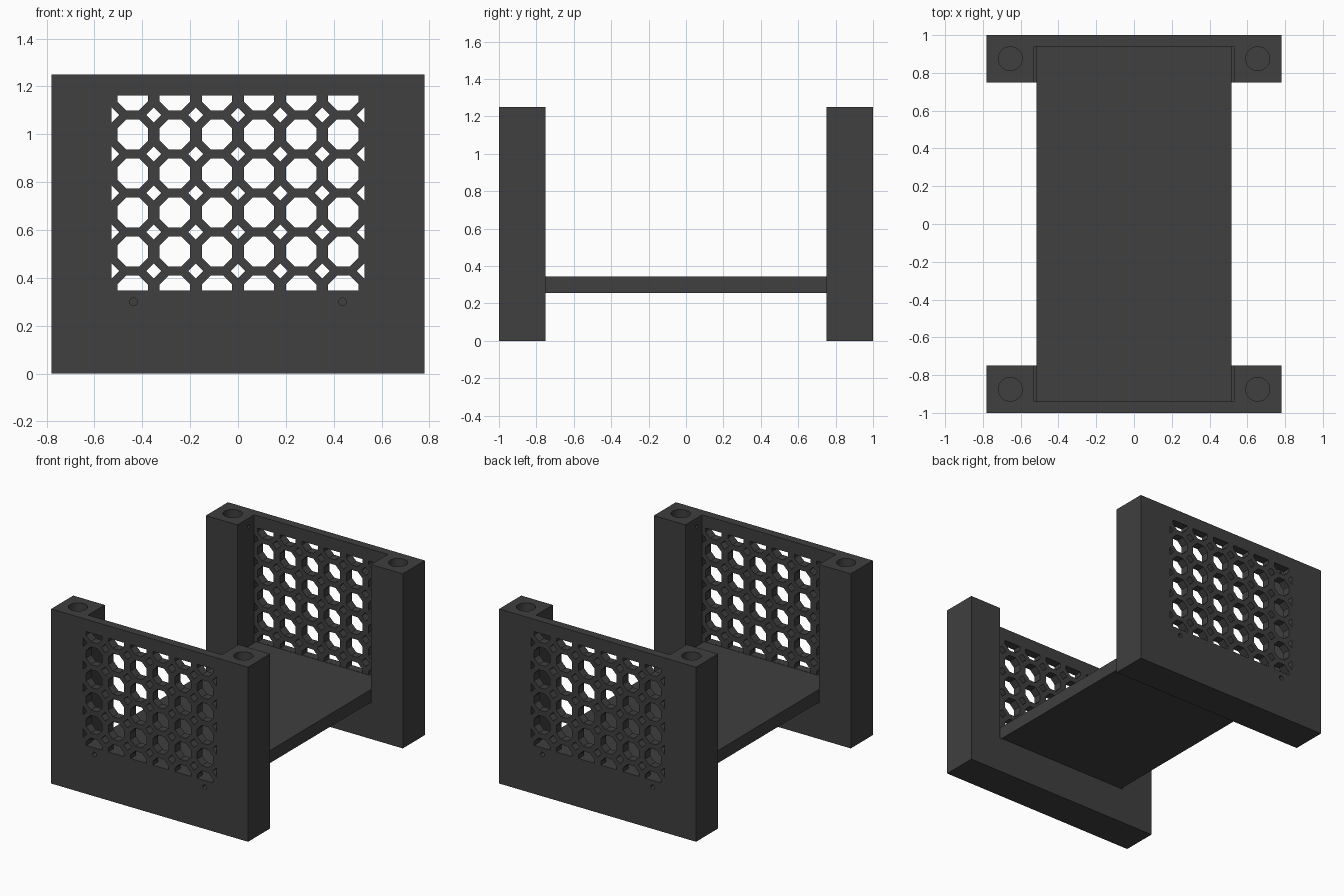
import bpy, bmesh, math
from mathutils import Matrix

if "Cube" in bpy.data.objects:
    bpy.data.objects.remove(bpy.data.objects["Cube"])

plastic = bpy.data.materials.new("dark_grey_plastic")
plastic.diffuse_color = (0.05, 0.05, 0.05, 1)
plastic.use_nodes = True
plastic.node_tree.nodes["Principled BSDF"].inputs["Base Color"].default_value = plastic.diffuse_color


def finish(name, bm):
    bmesh.ops.recalc_face_normals(bm, faces=bm.faces)
    me = bpy.data.meshes.new(name)
    bm.to_mesh(me)
    bm.free()
    me.materials.append(plastic)
    ob = bpy.data.objects.new(name, me)
    bpy.context.collection.objects.link(ob)
    return ob


def add_box(bm, x0, x1, y0, y1, z0, z1):
    m = (Matrix.Translation(((x0 + x1) / 2, (y0 + y1) / 2, (z0 + z1) / 2))
         @ Matrix.Diagonal((x1 - x0, y1 - y0, z1 - z0, 1)))
    bmesh.ops.create_cube(bm, size=1, matrix=m)


def add_rod(bm, centre, radius, length, axis, segments):
    rot = {"X": Matrix.Rotation(math.pi / 2, 4, "Y"),
           "Y": Matrix.Rotation(math.pi / 2, 4, "X"),
           "Z": Matrix.Identity(4)}[axis]
    bmesh.ops.create_cone(bm, cap_ends=True, segments=segments, radius1=radius,
                          radius2=radius, depth=length,
                          matrix=Matrix.Translation(centre) @ rot)


def add_prism(bm, pts, y0, y1):
    face = bm.faces.new([bm.verts.new((x, y0, z)) for x, z in pts])
    ext = bmesh.ops.extrude_face_region(bm, geom=[face])["geom"]
    bmesh.ops.translate(bm, vec=(0, y1 - y0, 0),
                        verts=[v for v in ext if isinstance(v, bmesh.types.BMVert)])


def cut(ob, cutter):
    mod = ob.modifiers.new("cut", "BOOLEAN")
    mod.operation, mod.solver, mod.object = "DIFFERENCE", "EXACT", cutter
    bpy.context.view_layer.objects.active = ob
    bpy.ops.object.modifier_apply(modifier=mod.name)
    bpy.data.objects.remove(cutter)


# End panel block
bm = bmesh.new()
add_box(bm, -0.78, 0.78, 0.75, 1.0, 0, 1.25)
panel = finish("back_end_panel", bm)

# Recess between the two pillars, leaving a thin outer wall
bm = bmesh.new()
add_box(bm, -0.53, 0.53, 0.6, 0.94, 0.255, 1.4)
cut(panel, finish("recess_cutter", bm))

# Vent lattice: octagons with diamonds between, trimmed to the window
PX, PZ, WX, Z0 = 0.176, 0.163, 0.528, 0.347
Z1 = Z0 + 5 * PZ


def trimmed(cx, cz, shape):
    pts = []
    for x, z in shape:
        p = (round(min(max(cx + x, -WX), WX), 5), round(min(max(cz + z, Z0), Z1), 5))
        if p not in pts:
            pts.append(p)
    return pts


R = 0.063 / math.cos(math.pi / 8)
octagon = [(R * math.cos((i + 0.5) * math.pi / 4), R * math.sin((i + 0.5) * math.pi / 4))
           for i in range(8)]
diamond = [(0.031, 0), (0, 0.031), (-0.031, 0), (0, -0.031)]
bm = bmesh.new()
for row in range(6):
    for col in range(6):
        add_prism(bm, trimmed((col - 2.5) * PX, Z0 + row * PZ, octagon), 0.9, 1.05)
for row in range(5):
    for col in range(7):
        add_prism(bm, trimmed((col - 3) * PX, Z0 + (row + 0.5) * PZ, diamond), 0.9, 1.05)
cut(panel, finish("lattice_cutter", bm))

# Blind pillar sockets and screw holes
bm = bmesh.new()
for s in (-1, 1):
    add_rod(bm, (s * 0.655, 0.875, 1.25), 0.063, 0.25, "Z", 32)
    add_rod(bm, (s * 0.437, 1.0, 0.30), 0.016, 0.2, "Y", 16)
cut(panel, finish("socket_cutter", bm))

# Small side holes from the recess into the sockets
bm = bmesh.new()
for s in (-1, 1):
    add_rod(bm, (s * 0.57, 0.875, 1.19), 0.012, 0.14, "X", 12)
cut(panel, finish("side_hole_cutter", bm))

# Matching panel at the other end
front = bpy.data.objects.new("front_end_panel", panel.data.copy())
front.data.transform(Matrix.Rotation(math.pi, 4, "Z"))
bpy.context.collection.objects.link(front)

# Shelf seated in both recesses
bm = bmesh.new()
add_box(bm, -0.517, 0.517, -0.94, 0.94, 0.255, 0.345)
shelf = finish("shelf", bm)

bpy.ops.object.select_all(action="DESELECT")
for ob in (panel, front):
    ob.select_set(True)
bpy.context.view_layer.objects.active = panel
bpy.ops.object.shade_smooth_by_angle(angle=math.radians(25))
